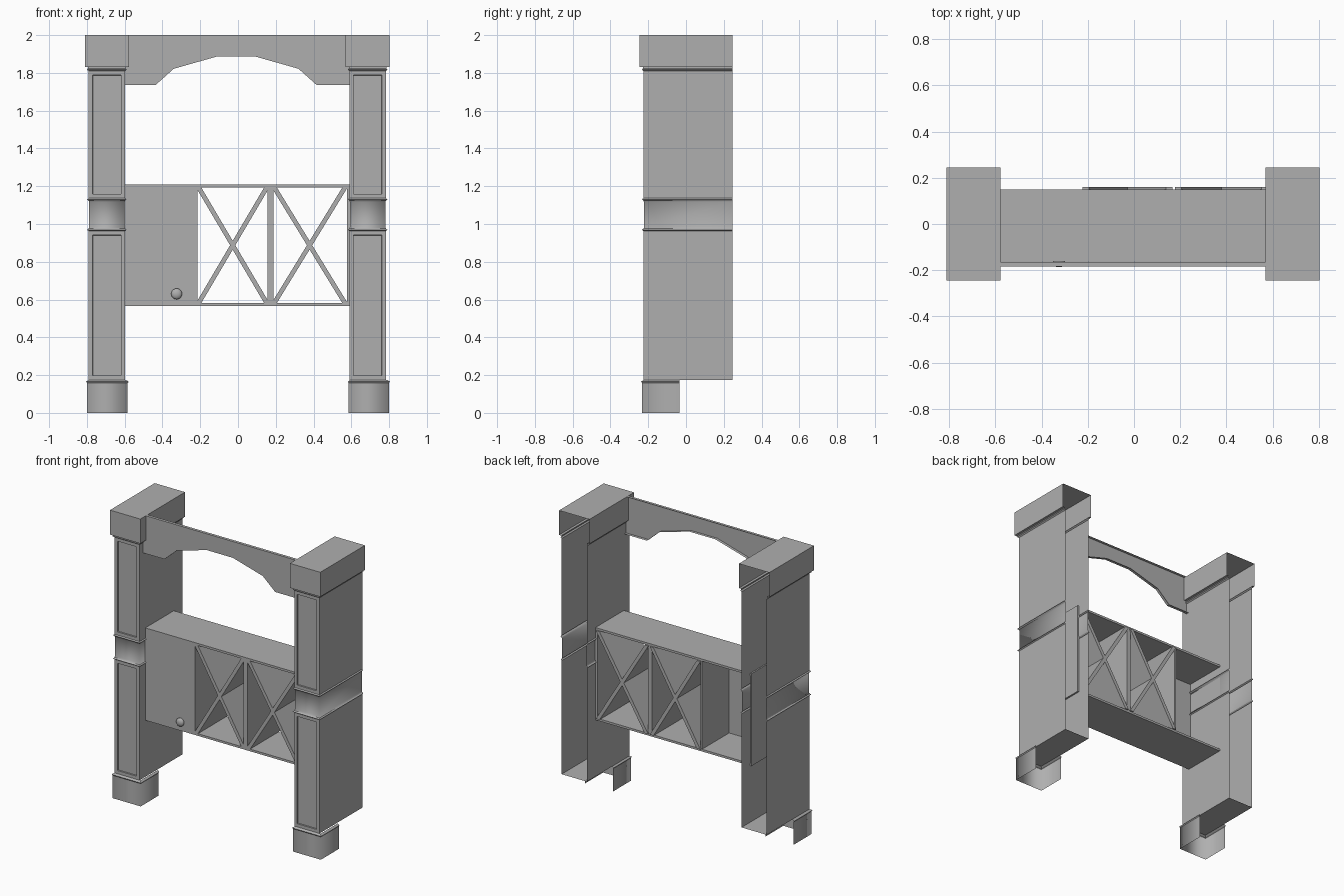
import bpy, bmesh

if "Cube" in bpy.data.objects:
    bpy.data.objects.remove(bpy.data.objects["Cube"])

FRONT, BACK = -0.225, 0.245

grey = bpy.data.materials.new("mid_grey")
grey.diffuse_color = (0.43, 0.43, 0.43, 1)
grey.use_nodes = True
grey.node_tree.nodes["Principled BSDF"].inputs["Base Color"].default_value = grey.diffuse_color


def finish(bm, name):
    bm.normal_update()
    me = bpy.data.meshes.new(name)
    bm.to_mesh(me)
    bm.free()
    me.materials.append(grey)
    ob = bpy.data.objects.new(name, me)
    bpy.context.collection.objects.link(ob)
    return ob


def shell(name, x0, x1, back, levels, floor=False, top=False, panels=(), soft=()):
    """Open-backed U-shaped shell lofted through (z, outward offset) levels."""
    bm = bmesh.new()
    rings = []
    for z, o in levels:
        pts = [(x0 - o, back), (x0 - o, FRONT - o), (x1 + o, FRONT - o), (x1 + o, back)]
        rings.append([bm.verts.new((x, y, z)) for x, y in pts])
    fronts = []
    for k, (a, b) in enumerate(zip(rings, rings[1:])):
        for i in range(3):
            f = bm.faces.new((a[i], a[i + 1], b[i + 1], b[i]))
            f.smooth = k in soft
            if i == 1:
                fronts.append(f)
    if floor:
        bm.faces.new(rings[0][::-1])
    if top:
        bm.faces.new(rings[-1])
    bm.normal_update()
    # recessed panels with a stepped edge
    for k in panels:
        bmesh.ops.inset_region(bm, faces=[fronts[k]], thickness=0.031, depth=0)
        bmesh.ops.inset_region(bm, faces=[fronts[k]], thickness=0.001, depth=-0.01)
    return finish(bm, name)


def prism(name, pts, y0, y1, open_back=False):
    """Front-view outline (x, z), counter-clockwise, extruded along y."""
    bm = bmesh.new()
    a = [bm.verts.new((x, y0, z)) for x, z in pts]
    b = [bm.verts.new((x, y1, z)) for x, z in pts]
    bm.faces.new(a)
    if not open_back:
        bm.faces.new(b[::-1])
    n = len(pts)
    for i in range(n):
        j = (i + 1) % n
        bm.faces.new((a[j], a[i], b[i], b[j]))
    return finish(bm, name)


def box(name, x0, x1, y0, y1, z0, z1):
    return prism(name, [(x0, z0), (x1, z0), (x1, z1), (x0, z1)], y0, y1)


# Posts: pedestal, shaft with collars and waist, cap
shaft = [(0.175, 0), (0.963, 0), (0.969, 0.008), (0.976, 0.0), (0.985, -0.003),
         (1.115, -0.003), (1.124, 0.0), (1.131, 0.008), (1.137, 0),
         (1.81, 0), (1.817, 0.008), (1.824, 0.003), (1.83, 0.003)]
base = [(0, 0.008), (0.158, 0.008), (0.165, 0.013), (0.175, 0)]
cap = [(1.83, 0.003), (1.83, 0.02), (2.0, 0.02)]
for side, x0, x1, base_x0, base_x1 in (("left", -0.791, -0.598, -0.791, -0.592),
                                       ("right", 0.590, 0.783, 0.594, 0.791)):
    shell(side + "_post_shaft", x0, x1, BACK, shaft, floor=True, panels=(0, 8), soft=(3, 4, 5))
    shell(side + "_post_base", base_x0, base_x1, -0.035, base, soft=(0,))
    shell(side + "_post_cap", x0, x1, BACK, cap, top=True)

# Arched header between the caps
arch = [(-0.598, 1.737), (-0.435, 1.737), (-0.34, 1.822), (-0.11, 1.887), (0.09, 1.887),
        (0.32, 1.822), (0.415, 1.737), (0.59, 1.737), (0.59, 2.0), (-0.598, 2.0)]
prism("arched_header", arch, -0.185, -0.165, open_back=True)

# Cabinet carcass
Y0, Y1, Z0, Z1 = -0.162, 0.15, 0.567, 1.208
box("cabinet_top", -0.608, 0.602, Y0, Y1, Z1 - 0.015, Z1)
box("cabinet_bottom", -0.608, 0.602, Y0, Y1, Z0, Z0 + 0.015)
for name, a, b in (("left_end", -0.608, -0.6), ("door_divider", -0.228, -0.215),
                   ("rack_divider", 0.157, 0.187), ("right_end", 0.576, 0.602)):
    box("cabinet_" + name, a, b, Y0, Y1, Z0 + 0.015, Z1 - 0.015)
box("cabinet_door", -0.6, -0.228, Y0, Y0 + 0.015, Z0 + 0.015, Z1 - 0.015)

# Crossed full-depth bottle rack boards
w, lo, hi = 0.028, Z0 + 0.015, Z1 - 0.015
for n, (a, b) in enumerate(((-0.222, 0.166), (0.178, 0.580)), 1):
    prism(f"rack_{n}_rising_board", [(a, lo), (a + w, lo), (b, hi), (b - w, hi)], Y0, 0.16)
    prism(f"rack_{n}_falling_board", [(b - w, lo), (b, lo), (a + w, hi), (a, hi)], Y0, 0.16)

# Door knob
bpy.ops.mesh.primitive_uv_sphere_add(segments=16, ring_count=10, radius=0.029,
                                     location=(-0.325, -0.17, 0.63))
knob = bpy.context.object
knob.name = "door_knob"
knob.scale = (1, 0.6, 1)
knob.data.materials.append(grey)
bpy.ops.object.shade_smooth()
